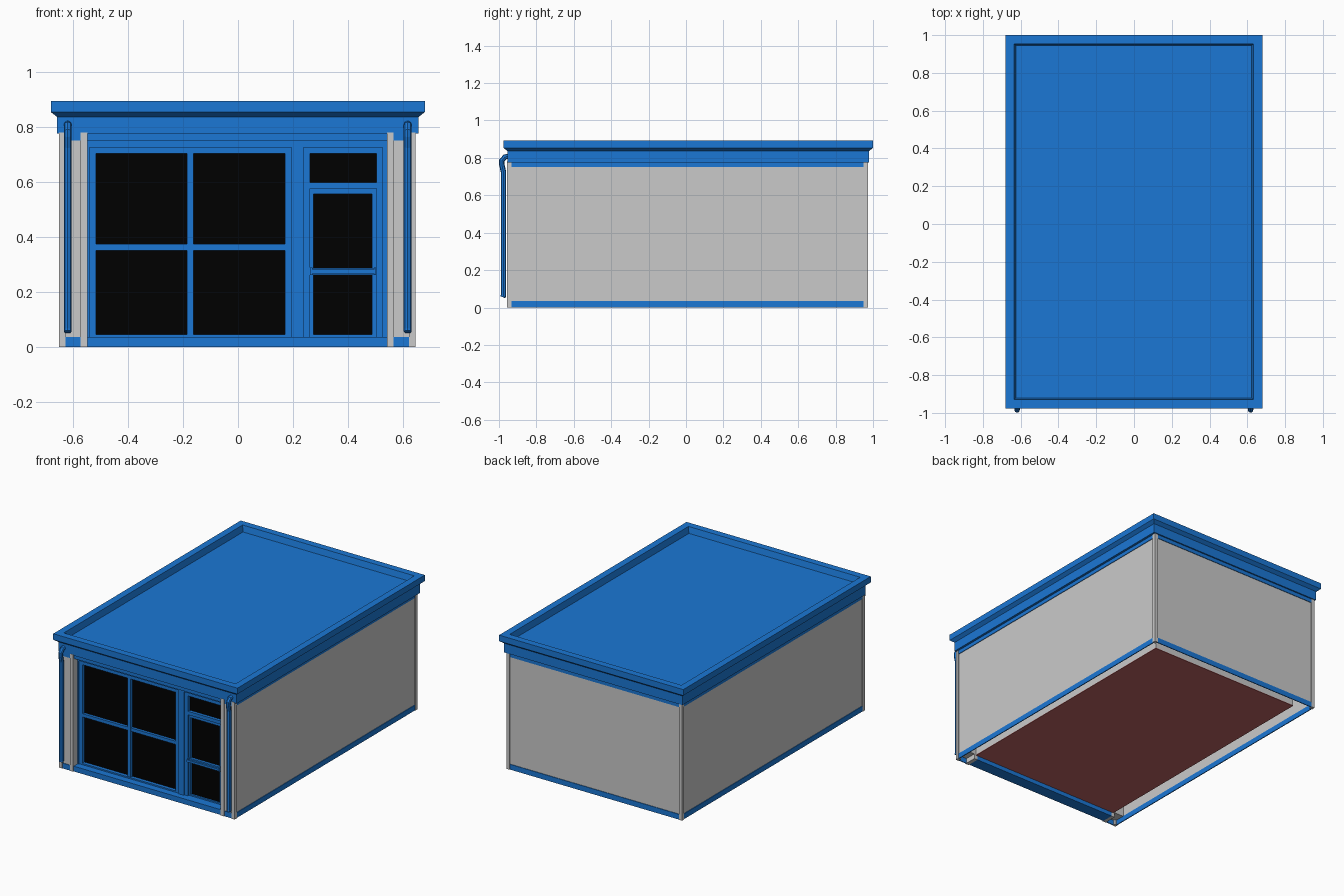
import bpy, bmesh
from mathutils import Vector

cube = bpy.data.objects.get("Cube")
if cube:
    bpy.data.objects.remove(cube, do_unlink=True)


def material(name, rgb):
    m = bpy.data.materials.new(name)
    m.use_nodes = True
    m.diffuse_color = (*rgb, 1)
    m.node_tree.nodes["Principled BSDF"].inputs["Base Color"].default_value = (*rgb, 1)
    return m


BLUE = material("blue paint", (0.011, 0.186, 0.665))
GREY = material("grey wall", (0.59, 0.59, 0.59))
BLACK = material("black glass", (0.0, 0.0, 0.0))
RED = material("brick red floor", (0.49, 0.122, 0.122))


def finish(name, bm, mat):
    mesh = bpy.data.meshes.new(name)
    bm.to_mesh(mesh)
    bm.free()
    mesh.materials.append(mat)
    ob = bpy.data.objects.new(name, mesh)
    bpy.context.collection.objects.link(ob)


def boxes(name, mat, *specs):
    """One object from boxes given as (x0, x1, y0, y1, z0, z1)."""
    bm = bmesh.new()
    for x0, x1, y0, y1, z0, z1 in specs:
        for v in bmesh.ops.create_cube(bm, size=1)["verts"]:
            v.co = Vector((x1 if v.co.x > 0 else x0,
                           y1 if v.co.y > 0 else y0,
                           z1 if v.co.z > 0 else z0))
    finish(name, bm, mat)


def skin(name, mat, rect, steps, capped=False):
    """Rectangle (x0, x1, y0, y1) swept through steps of (inset, height)."""
    bm = bmesh.new()
    x0, x1, y0, y1 = rect
    loops = [[bm.verts.new((x, y, z))
              for x, y in ((x0 + d, y0 + d), (x1 - d, y0 + d),
                           (x1 - d, y1 - d), (x0 + d, y1 - d))]
             for d, z in steps]
    for low, high in zip(loops, loops[1:]):
        for i in range(4):
            j = (i + 1) % 4
            bm.faces.new((low[i], low[j], high[j], high[i]))
    if capped:
        bm.faces.new(loops[0][::-1])
        bm.faces.new(loops[-1])
    finish(name, bm, mat)


def frame(name, outer, inner, front, back):
    """Rectangular frame in the xz plane; rectangles are (x0, x1, z0, z1)."""
    a, b, c, d = outer
    e, f, g, h = inner
    rails = [(a, e, c, d), (f, b, c, d), (e, f, h, d), (e, f, c, g)]
    boxes(name, BLUE, *[(p, q, front, back, r, s)
                        for p, q, r, s in rails if s > r])


# Main dimensions
CX = -0.003                 # middle of the walls in x
L, R = -0.651, 0.645        # outer faces of the corner posts
F, B = -0.956, 0.972
POST, INSET = 0.023, 0.007  # post size, wall recess behind the posts
TOP, BASE, HEAD = 0.78, 0.035, 0.75
BACKING = -0.87             # wall plane behind the shop front
wl, wr, wb = L + INSET, R - INSET, B - INSET


def mirrored(spec):
    """Same box on the other side of the building."""
    x0, x1, *rest = spec
    return (2 * CX - x1, 2 * CX - x0, *rest)


# Outer walls, open underneath, around an inner room with a raised floor
skin("outer_walls", GREY, (wl, wr, BACKING, wb), ((0, 0.033), (0, TOP)))
ROOM = (L + 0.09, R - 0.09, BACKING + 0.002, B - 0.1)
skin("inner_walls", GREY, ROOM, ((0, 0.03), (0, TOP)))
boxes("floor", RED, (*ROOM, 0.026, 0.032))

# Front piers and posts
for side, place in (("left", lambda s: s), ("right", mirrored)):
    boxes(side + "_pier", GREY, place((0.55, wr, F + INSET, BACKING, 0.033, TOP)))
    boxes(side + "_posts", GREY,
          place((R - POST, R, F, F + POST, 0, TOP)),
          place((R - POST, R, B - POST, B, 0, TOP)),
          place((0.541, 0.566, F, BACKING, 0, TOP)))

# Blue strips along the foot and head of every wall
for name, z0, z1 in (("base_strips", 0, BASE), ("head_strips", HEAD, TOP)):
    side_strip = (wr - 0.002, R - 0.003, F + POST, B - POST, z0, z1)
    pier_strip = (0.566, R - POST, F + 0.003, F + 0.009, z0, z1)
    boxes(name, BLUE, side_strip, mirrored(side_strip),
          pier_strip, mirrored(pier_strip),
          (L + POST, R - POST, wb - 0.002, B - 0.003, z0, z1))

# Shop front surround
S0, S1 = -0.548, 0.541
WALL_FACE, FRAME_FACE, GLASS = -0.91, -0.903, -0.88
boxes("sill", BLUE, (S0, S1, -0.95, BACKING, 0, BASE))
boxes("lintel", BLUE, (S0, S1, -0.945, BACKING, HEAD, TOP))
boxes("surround", BLUE,
      (S0, -0.54, WALL_FACE, BACKING, BASE, 0.725),
      (0.195, 0.238, WALL_FACE, BACKING, BASE, 0.725),
      (0.525, S1, WALL_FACE, BACKING, BASE, 0.725),
      (S0, S1, WALL_FACE, BACKING, 0.725, HEAD))

# Display window
frame("window_frame", (-0.54, 0.195, BASE, 0.725), (-0.517, 0.17, 0.044, 0.702),
      FRAME_FACE, BACKING)
boxes("window_bars", BLUE,
      (-0.186, -0.162, -0.899, BACKING, 0.044, 0.702),
      (-0.517, 0.17, -0.898, BACKING, 0.351, 0.373))
boxes("window_glass", BLACK, (-0.52, 0.175, GLASS, GLASS + 0.009, 0.04, 0.71))

# Door with a light above it
frame("door_frame", (0.238, 0.525, BASE, 0.725), (0.262, 0.503, BASE, 0.702),
      FRAME_FACE, BACKING)
boxes("transom", BLUE, (0.262, 0.503, -0.9, BACKING, 0.575, 0.598))
frame("door_leaf", (0.262, 0.503, BASE, 0.575), (0.275, 0.488, 0.044, 0.556),
      -0.892, BACKING)
boxes("door_glass", BLACK,
      (0.26, 0.504, GLASS, GLASS + 0.009, 0.59, 0.707),
      (0.27, 0.49, GLASS, GLASS + 0.009, 0.04, 0.565))
boxes("door_push_bar", BLUE,
      (0.262, 0.502, -0.915, -0.903, 0.267, 0.281),
      (0.262, 0.27, -0.912, GLASS, 0.261, 0.288),
      (0.494, 0.502, -0.912, GLASS, 0.261, 0.288),
      (0.27, 0.494, -0.898, GLASS, 0.261, 0.287))

# Cornice with the sunken roof
skin("cornice_and_roof", BLUE, (-0.68, 0.679, -0.976, 1),
     ((0.022, 0.775), (0.022, 0.836), (0, 0.853), (0, 0.893),
      (0.046, 0.893), (0.056, 0.853)), capped=True)

# Drainpipes
PIPE = ((-0.94, 0.81), (-0.968, 0.805), (-0.985, 0.785), (-0.985, 0.765),
        (-0.976, 0.725), (-0.976, 0.065), (-0.98, 0.055))
for side, x in (("left", 0.617), ("right", -0.619)):
    curve = bpy.data.curves.new(side + "_drainpipe", "CURVE")
    curve.dimensions = "3D"
    curve.bevel_depth = 0.0145
    curve.bevel_resolution = 2
    curve.use_fill_caps = True
    spline = curve.splines.new("POLY")
    spline.points.add(len(PIPE) - 1)
    for point, (y, z) in zip(spline.points, PIPE):
        point.co = (x, y, z, 1)
    spline.use_smooth = False
    curve.materials.append(BLUE)
    pipe = bpy.data.objects.new(side + "_drainpipe", curve)
    bpy.context.collection.objects.link(pipe)
